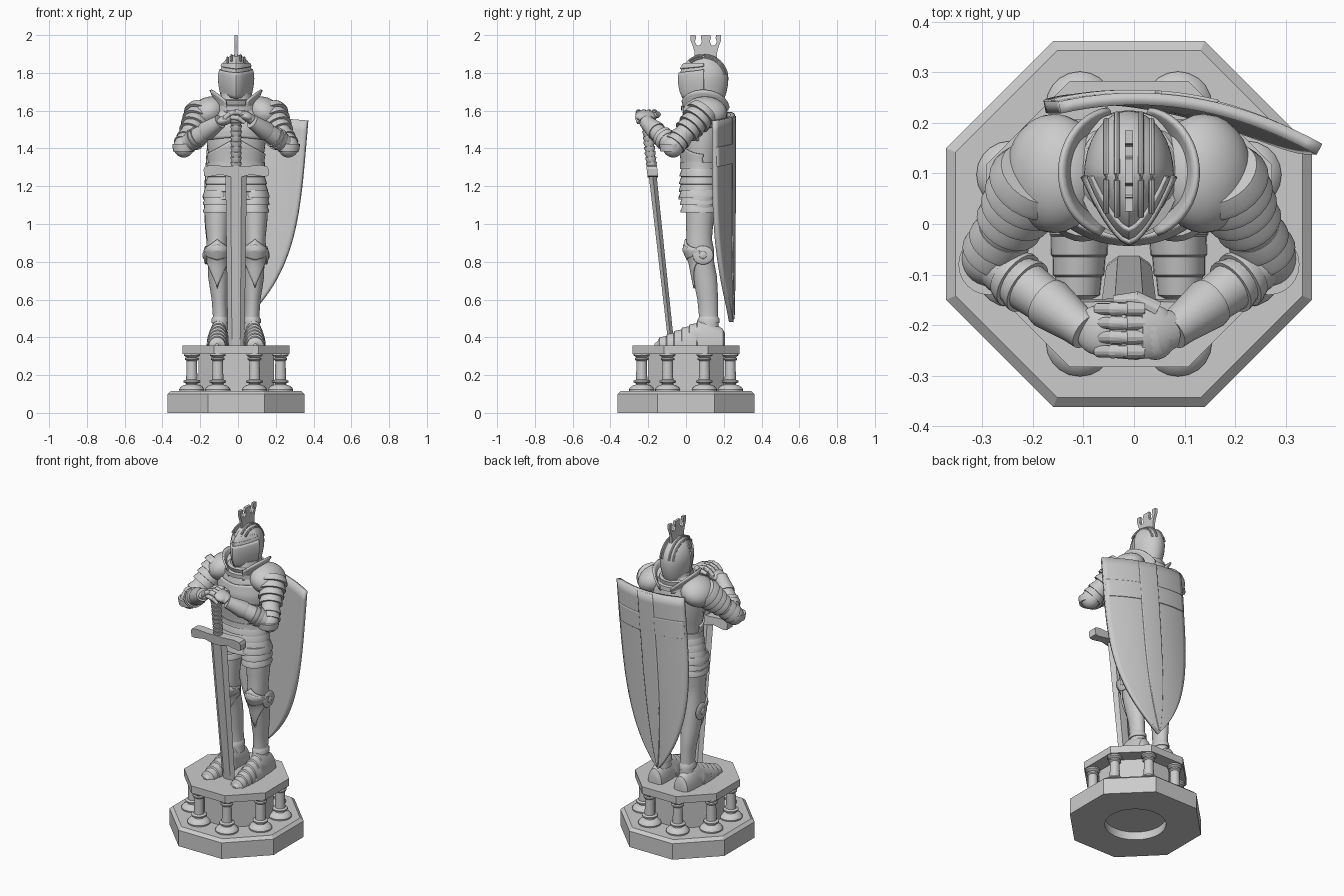
import bpy, bmesh, math
from mathutils import Vector
from math import sin, cos, pi, radians, sqrt

if "Cube" in bpy.data.objects:
    bpy.data.objects.remove(bpy.data.objects["Cube"])

SIDES = ((-1, "left"), (1, "right"))


def make(name, rings, closed=True, cap=True, thick=0):
    """Skin a list of equal-length point rings."""
    bm = bmesh.new()
    vs = [[bm.verts.new(p) for p in r] for r in rings]
    n = len(vs[0])
    for a, b in zip(vs, vs[1:]):
        for i in range(n if closed else n - 1):
            j = (i + 1) % n
            bm.faces.new((a[i], a[j], b[j], b[i]))
    if closed and cap:
        bm.faces.new(vs[0][::-1])
        bm.faces.new(vs[-1])
    bmesh.ops.remove_doubles(bm, verts=bm.verts, dist=1e-5)
    bmesh.ops.recalc_face_normals(bm, faces=bm.faces)
    me = bpy.data.meshes.new(name)
    bm.to_mesh(me)
    bm.free()
    ob = bpy.data.objects.new(name, me)
    bpy.context.collection.objects.link(ob)
    if thick:
        m = ob.modifiers.new("thickness", 'SOLIDIFY')
        m.thickness, m.offset = thick, 0
    return ob


def ring(r, z, x=0, y=0, n=32, octagon=False):
    pts = []
    for i in range(n):
        a = 2 * pi * i / n
        k = r / cos((a + pi / 8) % (pi / 4) - pi / 8) if octagon else r
        pts.append((x + k * cos(a), y + k * sin(a), z))
    return pts


def section(rows, z, a, cx=0, k=1, pointed=False):
    """Point on a body whose rows are (z, rx, ry, centre y)."""
    lo, hi = rows[0], rows[-1]
    for p, q in zip(rows, rows[1:]):
        if p[0] <= z <= q[0]:
            lo, hi = p, q
            break
    t = min(1, max(0, (z - lo[0]) / (hi[0] - lo[0])))
    rx, ry, cy = (lo[i] + (hi[i] - lo[i]) * t for i in (1, 2, 3))
    y = sin(a)
    if pointed and y < 0:
        y = -(1 - abs(cos(a)) ** 1.5)
    return (cx + k * rx * cos(a), cy + k * ry * y, z)


def loft(name, rows, cx=0, n=32, pointed=False):
    def row_ring(r):
        return [section([r, (r[0] + 1, *r[1:])], r[0], 2 * pi * i / n, cx, 1, pointed) for i in range(n)]
    return make(name, [row_ring(r) for r in rows])


def skin(name, rows, a0, a1, lo, hi, k, cx=0, pointed=False, thick=.01):
    """Armour plate lying on a body; lo and hi take w, 1 at the middle and 0 at the ends."""
    grid = []
    for j in range(9):
        line = []
        for i in range(25):
            w = 1 - abs(i / 12 - 1)
            z = lo(w) + (hi(w) - lo(w)) * j / 8
            line.append(section(rows, z, radians(a0 + (a1 - a0) * i / 24), cx, k, pointed))
        grid.append(line)
    return make(name, grid, False, thick=thick)


def tube(name, pts, radii, n=20):
    pts = [Vector(p) for p in pts]
    rings = []
    for i, p in enumerate(pts):
        t = (pts[min(i + 1, len(pts) - 1)] - pts[max(i - 1, 0)]).normalized()
        a = Vector((0, 1, 0)).cross(t).normalized()
        b = t.cross(a)
        ra, rb = radii[i] if isinstance(radii[i], tuple) else (radii[i], radii[i])
        rings.append([p + a * ra * cos(2 * pi * j / n) + b * rb * sin(2 * pi * j / n) for j in range(n)])
    return make(name, rings)


def lames(name, p, q, r0, r1, k, flare=.06):
    """Overlapping bands along a straight limb."""
    p, q = Vector(p), Vector(q)
    pts, rad = [], []
    for i in range(k):
        r = r0 + (r1 - r0) * i / max(1, k - 1)
        for t, f in ((i, 1 - flare), (i + .7, 1 + flare), (i + .98, 1 + flare)):
            pts.append(p.lerp(q, t / k))
            rad.append(r * f)
    return tube(name, pts, rad, 24)


def ball(name, loc, scale, rot=(0, 0, 0)):
    bpy.ops.mesh.primitive_uv_sphere_add(segments=28, ring_count=16, radius=1, location=loc, rotation=rot)
    ob = bpy.context.object
    ob.name, ob.scale = name, scale


def band_rows(z0, z1, k, r0, r1, cy):
    """Stepped rows for a banded skirt, listed top to bottom."""
    rows = []
    for i in range(k):
        rx, ry = (r0[c] + (r1[c] - r0[c]) * i / (k - 1) for c in (0, 1))
        for t, d in ((0, -.006), (.75, .005), (.98, .005)):
            rows.append((z0 + (z1 - z0) * (i + t) / k, rx + d, ry + d, cy))
    return rows


# Plinth: octagonal foot with a round recess, drum, top slab, eight columns
make("plinth_foot", [ring(.175, .05), ring(.175, 0), ring(.362, 0, octagon=True),
                     ring(.362, .1, octagon=True), ring(.343, .117, octagon=True)])
make("plinth_drum", [ring(.2, z, octagon=True) for z in (.11, .32)])
make("plinth_slab", [ring(.283, z, octagon=True) for z in (.313, .358)])
COLUMN = [(.066, .115), (.067, .125), (.06, .136), (.045, .146), (.03, .15), (.03, .156), (.044, .162), (.044, .17),
          (.03, .176), (.027, .275), (.036, .282), (.036, .29), (.028, .294), (.042, .304), (.042, .315)]
for i in range(8):
    a = pi / 8 + i * pi / 4
    make(f"plinth_column_{i}", [ring(r, z, .254 * cos(a), .254 * sin(a), 20) for r, z in COLUMN])

# Legs, feet, knee and thigh armour
LEG = [(.44, .045, .055, .12), (.5, .038, .05, .12), (.6, .041, .055, .115), (.72, .054, .064, .1),
       (.8, .052, .064, .085), (.86, .06, .077, .072), (.92, .055, .067, .07), (1.0, .064, .072, .072),
       (1.15, .072, .08, .08)]
FOOT = [(.207, .03, .06), (.195, .048, .088), (.15, .054, .115), (.1, .056, .135), (.06, .056, .13)]
for i in range(5):  # overlapping toe plates
    t, y = i / 5, .055 - .04 * i
    FOOT += [(y, .06 - .022 * t ** 2, .118 - .085 * t), (y - .036, .06 - .026 * t ** 2, .111 - .085 * t)]
FOOT += [(-.15, .024, .022), (-.167, .01, .01)]
for s, side in SIDES:
    leg_x = [(z, rx, ry, cy, s * (.084 + .016 * min(1, max(0, (z - .5) / .35)))) for z, rx, ry, cy in LEG]
    make(side + "_leg", [[(r[4] + r[1] * cos(i * pi / 14), r[3] + r[2] * sin(i * pi / 14), r[0])
                          for i in range(28)] for r in leg_x])
    make(side + "_foot", [[(s * (.09 + .012 * (.2 - y) / .37) + w * cos(i * pi / 14), y,
                            .357 + h * max(0, sin(i * pi / 14))) for i in range(28)] for y, w, h in FOOT])
    loft(side + "_ankle_band", [(.475, .046, .058, .12), (.495, .046, .058, .12), (.51, .038, .05, .12)], s * .085)
    skin(side + "_knee_plate", LEG, -190, 10, lambda w: .81 - .15 * w ** 2, lambda w: .87 + .05 * w ** 2, 1.06, s * .1)
    skin(side + "_knee_cap", LEG, -180, 0, lambda w: .84 - .03 * w, lambda w: .86 + .03 * w, 1.12, s * .1)
    ball(side + "_knee_wing", (s * .16, .09, .835), (.012, .055, .05))
    ball(side + "_knee_stud", (s * .17, .09, .835), (.008, .02, .02))
    loft(side + "_tasset", band_rows(1.18, 1.06, 3, (.08, .1), (.078, .094), .07), s * .092)

# Torso, waist plate and banded skirt
TORSO = [(1.26, .14, .095, .075), (1.33, .14, .1, .08), (1.4, .152, .113, .085), (1.5, .165, .125, .09),
         (1.58, .16, .118, .1), (1.64, .12, .095, .1), (1.68, .075, .075, .1)]
loft("torso", TORSO)
skin("waist_plate", TORSO, -185, 5, lambda w: 1.3, lambda w: 1.37 + .09 * w ** 2, 1.03)
skin("breast_plate", TORSO, -170, -10, lambda w: 1.44 + .02 * w, lambda w: 1.58 - .02 * w, 1.03)
loft("skirt_bands", band_rows(1.33, 1.13, 5, (.145, .102), (.17, .11), .075))
loft("belt", [(1.3, .152, .108, .076), (1.325, .152, .108, .076)])

# Neck collar and upright shoulder guards
loft("neck_collar", [(1.6, .125, .125, .1), (1.625, .12, .125, .098), (1.63, .1, .11, .098), (1.655, .1, .118, .095),
                     (1.66, .085, .1, .095), (1.69, .08, .09, .095)])
for s, side in SIDES:
    grid = []
    for j in range(7):
        v = j / 6
        line = []
        for i in range(21):
            a = radians(-62 + 132 * i / 20)
            h = .03 + .09 * sin(pi * min(1, .1 + i / 22)) ** .9
            r = .1 + .036 * v ** 1.5 * sin(pi * (.15 + .7 * i / 20))
            line.append((s * r * cos(a), .1 + (r + .02) * sin(a), 1.59 + h * v))
        grid.append(line)
    make(side + "_neck_guard", grid, False, thick=.01)

# Helmet with pointed visor, ridges and crest
HEAD = [(1.63, .06, .085, .1), (1.66, .07, .105, .097), (1.7, .08, .12, .095), (1.74, .087, .128, .095)]
for i in range(12):
    f = i / 11.03
    HEAD.append((1.77 + .128 * f, .089 * sqrt(1 - f * f), .129 * sqrt(1 - f * f), .095))
loft("helmet", HEAD, pointed=True)
skin("visor", HEAD, 180, 360, lambda w: 1.685 - .02 * w, lambda w: 1.82 - .02 * w, 1.03, pointed=True)
skin("brow_plate", HEAD, 185, 355, lambda w: 1.835 - .015 * w, lambda w: 1.85, 1.03, pointed=True)
for s, side in SIDES:
    for d in (.024, .045):
        k = sqrt(1 - (d / .089) ** 2)
        arc = [radians(50 + 6 * i) for i in range(21)]
        tube(f"{side}_helmet_ridge_{d}", [(s * d, .095 - .129 * k * cos(t), 1.77 + .128 * k * sin(t)) for t in arc],
             [.006] * len(arc), 8)
HALF = [(-.06, 1.85), (-.06, 1.91), (-.068, 1.94), (-.08, 1.97), (-.08, 2.0), (-.054, 2.0), (-.052, 1.985),
        (-.058, 1.965), (-.048, 1.945), (-.03, 1.945), (-.021, 1.965), (-.027, 1.985), (-.024, 2.0)]
crest = HALF + [(-y, z) for y, z in HALF[::-1]]
make("crest", [[(x, .105 + y, z) for y, z in crest] for x in (-.008, .008)])

# Arms with shoulder lames, elbow guards and cuffs
for s, side in SIDES:
    sh, el, wr = (Vector((s * x, y, z)) for x, y, z in ((.18, .1, 1.6), (.277, -.068, 1.41), (.095, -.205, 1.535)))
    ball(side + "_shoulder", (s * .148, .1, 1.59), (.1, .118, .08), (0, s * .5, 0))
    lames(side + "_shoulder_lames", sh, sh.lerp(el, .6), .083, .064, 4)
    tube(side + "_upper_arm", [sh, el], [.055, .052])
    lames(side + "_elbow_upper_band", sh.lerp(el, .68), sh.lerp(el, .95), .058, .058, 2)
    ball(side + "_elbow", el, (.055, .056, .058))
    lames(side + "_elbow_guard", el + Vector((0, -.012, -.026)), el + Vector((0, -.012, .014)), .058, .06, 1, .04)
    tube(side + "_forearm", [el, el.lerp(wr, .3), el.lerp(wr, .6), wr], [.046, .052, .046, .034])
    lames(side + "_forearm_bands", el.lerp(wr, .22), el.lerp(wr, .42), .056, .054, 2)
    tube(side + "_cuff", [el.lerp(wr, .62), el.lerp(wr, .66), el.lerp(wr, .95), wr.lerp(el, -.06)],
         [.05, .052, .04, .038])


# Sword, leaning back to the hands
def on_sword(z, x=0, dy=0):
    return Vector((x, -.082 - (z - .4) * .11 + dy, z))


tube("sword_blade", [on_sword(.355), on_sword(.42), on_sword(1.28)], [(.04, .016), (.045, .018), (.057, .024)], 6)
GUARD = [(0, 1.308), (.05, 1.306), (.13, 1.312), (.165, 1.305), (.172, 1.29), (.17, 1.255), (.15, 1.25), (.08, 1.262),
         (.03, 1.25), (0, 1.245)]
outline = GUARD + [(-x, z) for x, z in GUARD[-2:0:-1]]
make("sword_guard", [[on_sword(z, x, dy) for x, z in outline] for dy in (-.028, .028)])
lames("sword_grip", on_sword(1.3), on_sword(1.55), .026, .027, 9, .12)
tube("sword_pommel", [on_sword(z) for z in (1.53, 1.545, 1.575, 1.59)], [.03, .042, .042, .03])

# Hands folded on the pommel
ball("left_palm", (-.058, -.21, 1.55), (.05, .05, .026), (0, -.3, 0))
ball("right_palm", (.052, -.215, 1.57), (.045, .054, .026), (0, .35, 0))
tube("right_hand_back", [(.085, -.208, 1.55), (.055, -.215, 1.573), (.022, -.215, 1.585)],
     [(.026, .038), (.024, .05), (.018, .052)])
for i in range(4):
    y = -.252 + .028 * i
    tube(f"finger_{i}", [(.03, y, 1.588), (-.005, y, 1.593), (-.006, y, 1.593), (-.035, y, 1.584), (-.036, y, 1.584),
                         (-.06, y, 1.56), (-.064, y, 1.545)], [.013, .015, .012, .014, .012, .012, .006], 12)
    tube(f"lower_finger_{i}", [(-.03, y, 1.565), (.015, y - .004, 1.56), (.045, y, 1.535)], [.013, .013, .009], 12)
tube("thumb", [(.055, -.17, 1.575), (.015, -.148, 1.58), (-.03, -.15, 1.57)], [.018, .015, .009], 12)


# Curved shield hung on the back, with a raised cross
def shield_point(u, v, out=0):
    d = u * .257 * (1 - v ** 4)
    return (.12 - .09 * v + d, .239 - .16 * d - .05 * (d / .257) ** 2 + out, 1.57 - 1.09 * v - .085 * d)


def shield_part(name, u0, u1, v0, v1, out, thick):
    grid = []
    for j in range(33):
        v = v0 + (v1 - v0) * (1 - (1 - j / 32) ** 1.6)
        grid.append([shield_point(u0 + (u1 - u0) * i / 20, v, out) for i in range(21)])
    make(name, grid, False, thick=thick)


shield_part("shield", -1, 1, 0, 1, 0, .024)
shield_part("shield_cross_upright", -.22, .22, .003, .985, .012, .012)
shield_part("shield_cross_arms", -.99, .99, .13, .225, .012, .012)

# Centre everything and smooth soft edges
bpy.ops.object.select_all(action='DESELECT')
for ob in bpy.context.scene.objects:
    ob.location.x -= .01
    ob.select_set(True)
    bpy.context.view_layer.objects.active = ob
bpy.ops.object.shade_smooth_by_angle(angle=radians(28))
